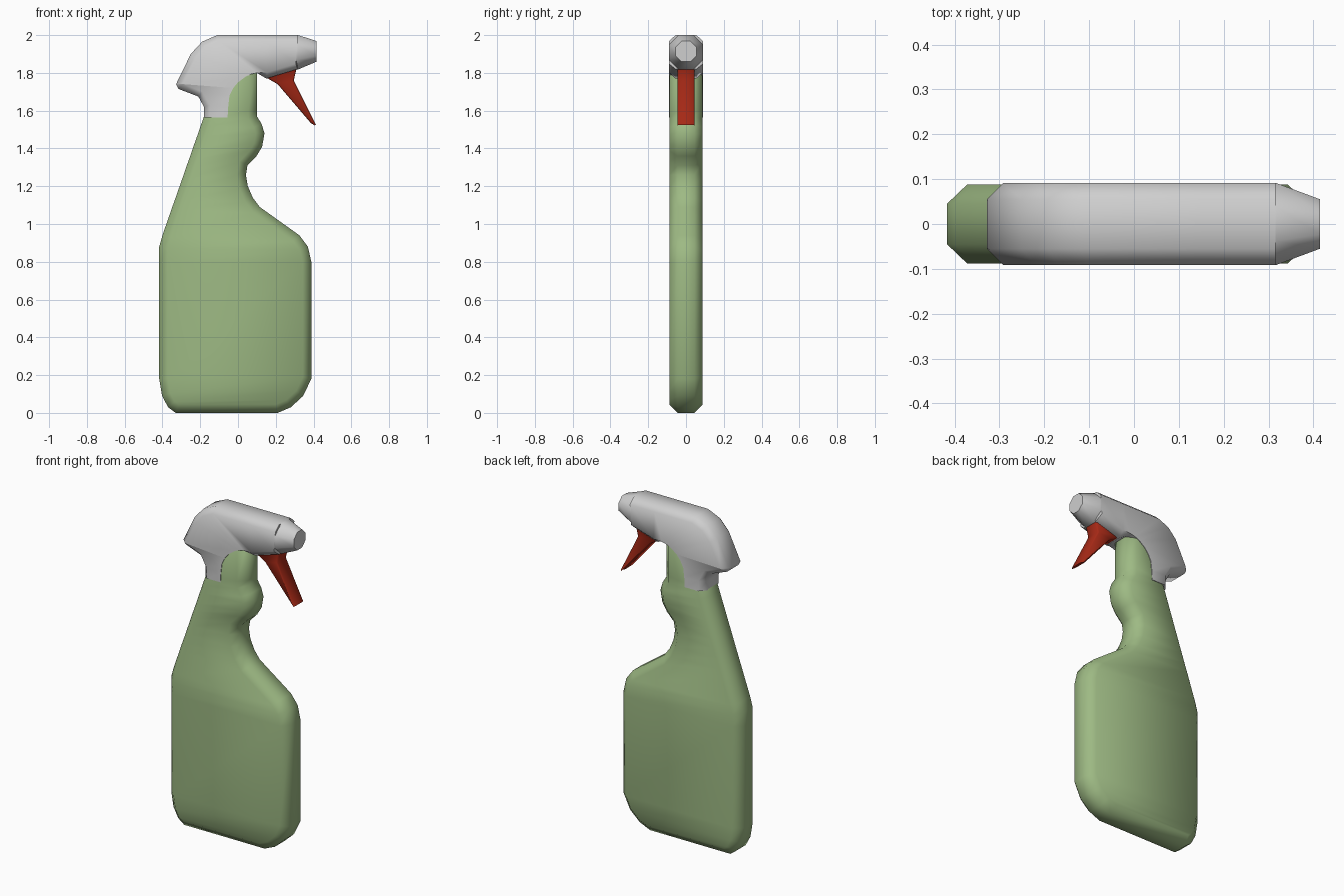
import bpy, bmesh, math
from mathutils import Vector

if "Cube" in bpy.data.objects:
    bpy.data.objects.remove(bpy.data.objects["Cube"])


def material(name, rgb):
    m = bpy.data.materials.new(name)
    m.diffuse_color = (*rgb, 1)
    m.use_nodes = True
    m.node_tree.nodes["Principled BSDF"].inputs["Base Color"].default_value = m.diffuse_color
    return m


GREEN = material("soft green", (0.34, 0.49, 0.23))
GREY = material("light grey", (0.62, 0.62, 0.62))
RED = material("dark red", (0.38, 0.022, 0.008))


def finish(bm, name, mat, angle=60):
    bmesh.ops.recalc_face_normals(bm, faces=bm.faces[:])
    me = bpy.data.meshes.new(name)
    bm.to_mesh(me)
    bm.free()
    me.materials.append(mat)
    ob = bpy.data.objects.new(name, me)
    bpy.context.collection.objects.link(ob)
    bpy.ops.object.select_all(action='DESELECT')
    ob.select_set(True)
    bpy.context.view_layer.objects.active = ob
    bpy.ops.object.shade_smooth_by_angle(angle=math.radians(angle))


def inset(points, dists, closed):
    """Offset a clockwise outline (x, z) towards its inside."""
    n, out = len(points), []
    norm = lambda a, b: Vector((b.y - a.y, a.x - b.x)).normalized()
    for i, p in enumerate(points):
        ns = []
        if closed or i > 0:
            ns.append(norm(points[i - 1], p))
        if closed or i < n - 1:
            ns.append(norm(p, points[(i + 1) % n]))
        a, b = ns[0], ns[-1]
        out.append(p + (a + b) / max(1 + a.dot(b), 0.5) * dists[i])
    return out


def slab(name, mat, rows, y_edge, y_face, d_left, d_right, closed=True):
    """Flat body from paired outline points, with a chamfer round the outline."""
    L = [Vector(r[:2]) for r in rows]
    R = [Vector(r[2:]) for r in rows]
    n = len(rows)
    if closed:
        ring = inset(L + R[::-1], d_left + d_right[::-1], True)
        Li, Ri = ring[:n], ring[n:][::-1]
    else:
        Li = inset(L, d_left, False)
        Ri = inset(R[::-1], d_right[::-1], False)[::-1]
    bm = bmesh.new()
    rings = []
    for a, ai, bi, b in zip(L, Li, Ri, R):
        half = [(a, y_edge), (ai, y_face), (bi, y_face), (b, y_edge)]
        pts = [(p, -y) for p, y in half] + [(p, y) for p, y in half[::-1]]
        rings.append([bm.verts.new((p.x, y, p.y)) for p, y in pts])
    for r, s in zip(rings, rings[1:]):
        for i in range(8):
            j = (i + 1) % 8
            bm.faces.new((r[i], r[j], s[j], s[i]))
    for r in (rings[0], rings[-1]):      # end caps
        bm.faces.new(r[0:4])
        bm.faces.new((r[0], r[3], r[4], r[7]))
        bm.faces.new(r[4:8])
    finish(bm, name, mat)


# bottle: height, left edge, right edge
bottle = [(0, -0.33, 0.21), (0.03, -0.37, 0.28), (0.09, -0.402, 0.345),
          (0.18, -0.417, 0.388), (0.80, -0.417, 0.388), (0.88, -0.417, 0.37),
          (0.94, -0.40, 0.325), (1.09, -0.348, 0.115), (1.14, -0.33, 0.078),
          (1.20, -0.309, 0.052), (1.26, -0.288, 0.042), (1.31, -0.271, 0.05),
          (1.36, -0.253, 0.098), (1.41, -0.236, 0.128), (1.48, -0.211, 0.14),
          (1.53, -0.194, 0.125), (1.57, -0.18, 0.10), (1.60, -0.165, 0.10),
          (1.85, -0.08, 0.10)]
d = [0.045] * len(bottle)
slab("bottle", GREEN, [(l, z, r, z) for z, l, r in bottle], 0.045, 0.088, d, d)

# spray head: outer outline point, inner (underside) outline point
head = [(-0.18, 1.565, -0.055, 1.565), (-0.18, 1.62, -0.052, 1.62),
        (-0.21, 1.675, -0.045, 1.68), (-0.315, 1.715, -0.025, 1.72),
        (-0.328, 1.74, 0.0, 1.75), (-0.25, 1.90, 0.04, 1.78),
        (-0.19, 1.965, 0.07, 1.793), (-0.11, 2.0, 0.10, 1.80),
        (0.15, 2.0, 0.15, 1.77), (0.315, 2.0, 0.315, 1.82)]
slab("spray_head", GREY, head, 0.055, 0.091,
     [0.032] * 10, [0.0] * 8 + [0.03] * 2, closed=False)

# trigger lever
lever = [(0.385, 1.535, 0.412, 1.525), (0.21, 1.74, 0.295, 1.76),
         (0.15, 1.775, 0.31, 1.822)]
slab("trigger", RED, lever, 0.038, 0.046, [0.007] * 3, [0.007] * 3, closed=False)

# nozzle: tapered octagon
bm = bmesh.new()
rings = []
for x, r, z in ((0.305, 0.091, 1.909), (0.318, 0.091, 1.909), (0.415, 0.055, 1.914)):
    r /= math.cos(math.pi / 8)
    ang = [math.pi / 8 + i * math.pi / 4 for i in range(8)]
    rings.append([bm.verts.new((x, r * math.cos(a), z + r * math.sin(a))) for a in ang])
for r, s in zip(rings, rings[1:]):
    for i in range(8):
        j = (i + 1) % 8
        bm.faces.new((r[i], r[j], s[j], s[i]))
bm.faces.new(rings[0])
bm.faces.new(rings[-1])
finish(bm, "nozzle", GREY, 50)
